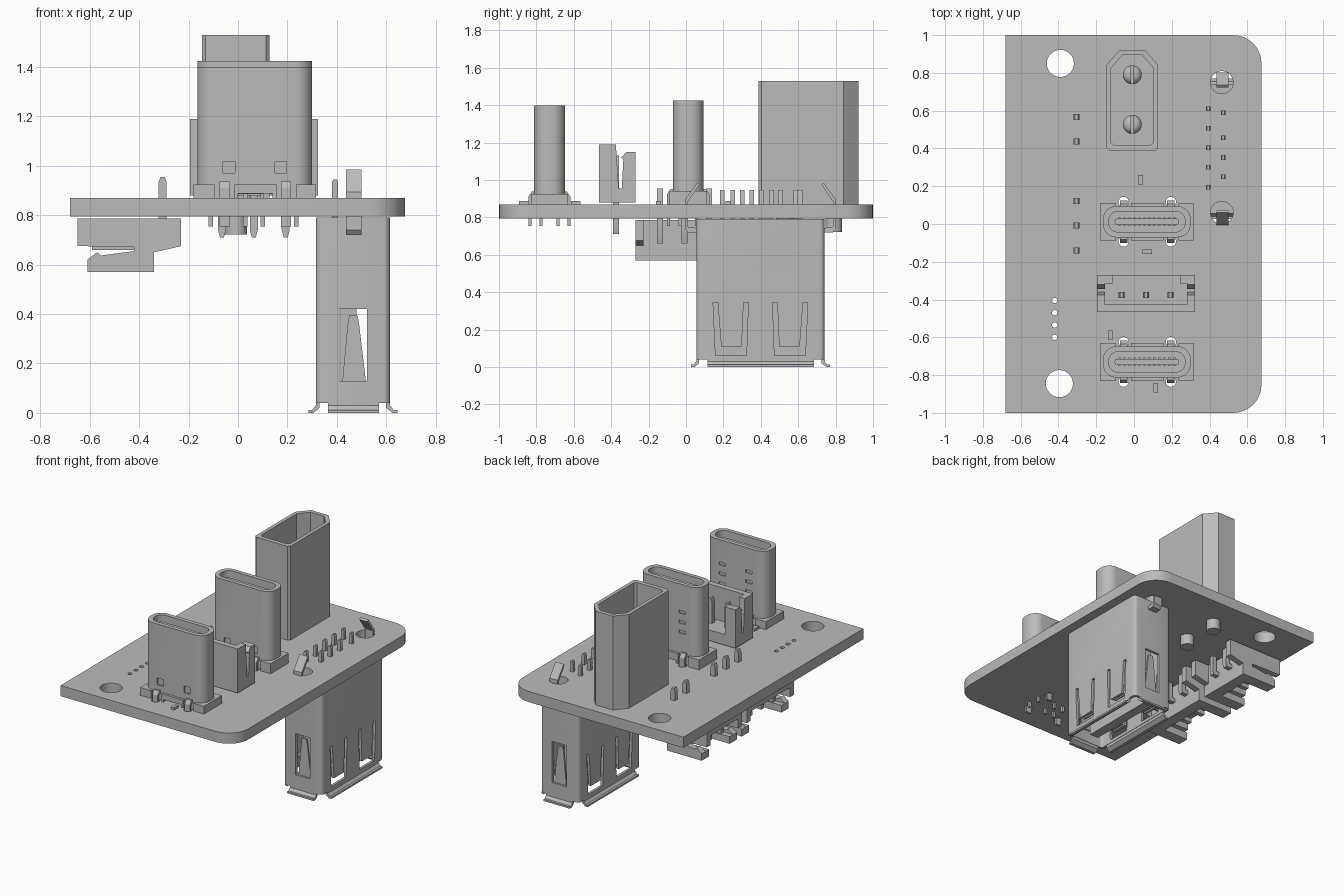
import bpy
import bmesh
from math import cos, sin, pi

cube = bpy.data.objects.get("Cube")
if cube:
    bpy.data.objects.remove(cube, do_unlink=True)

grey = bpy.data.materials.new("plain grey")
grey.use_nodes = True
GREY = (0.5, 0.5, 0.5, 1)
grey.diffuse_color = GREY
grey.node_tree.nodes["Principled BSDF"].inputs["Base Color"].default_value = GREY
parts = []


def prism(name, pts, lo, hi, axis="z"):
    """Extrude a 2D outline along an axis."""
    place = {"x": lambda a, b, c: (c, a, b),
             "y": lambda a, b, c: (a, c, b),
             "z": lambda a, b, c: (a, b, c)}[axis]
    bm = bmesh.new()
    ends = [[bm.verts.new(place(a, b, c)) for a, b in pts] for c in (lo, hi)]
    bm.faces.new(ends[0])
    bm.faces.new(ends[1])
    n = len(pts)
    for i in range(n):
        j = (i + 1) % n
        bm.faces.new((ends[0][i], ends[0][j], ends[1][j], ends[1][i]))
    bmesh.ops.recalc_face_normals(bm, faces=bm.faces)
    mesh = bpy.data.meshes.new(name)
    bm.to_mesh(mesh)
    bm.free()
    mesh.materials.append(grey)
    obj = bpy.data.objects.new(name, mesh)
    bpy.context.collection.objects.link(obj)
    parts.append(obj)
    return obj


def rect(x0, x1, y0, y1):
    return [(x0, y0), (x1, y0), (x1, y1), (x0, y1)]


def box(name, x0, x1, y0, y1, z0, z1):
    return prism(name, rect(x0, x1, y0, y1), z0, z1)


def circle(x, y, r, n=24):
    return [(x + r * cos(2 * pi * i / n), y + r * sin(2 * pi * i / n)) for i in range(n)]


def rounded(cx, cy, w, d, r, n=8):
    pts = []
    for k, (sx, sy) in enumerate(((1, 1), (-1, 1), (-1, -1), (1, -1))):
        for i in range(n + 1):
            a = (k + i / n) * pi / 2
            pts.append((cx + sx * (w / 2 - r) + r * cos(a), cy + sy * (d / 2 - r) + r * sin(a)))
    return pts


def cut(obj, cutters):
    """Subtract the cutters, then remove them."""
    for c in cutters:
        mod = obj.modifiers.new("cut", "BOOLEAN")
        mod.operation, mod.solver, mod.object = "DIFFERENCE", "EXACT", c
        bpy.context.view_layer.objects.active = obj
        bpy.ops.object.modifier_apply(modifier=mod.name)
        parts.remove(c)
        bpy.data.objects.remove(c, do_unlink=True)


def pin(name, x, y, r, z0, z1, tip=0.03):
    """Square pin with tapered ends."""
    t = r * 0.5
    prism(name, [(x - t, z0), (x + t, z0), (x + r, z0 + tip), (x + r, z1 - tip),
                 (x + t, z1), (x - t, z1), (x - r, z1 - tip), (x - r, z0 + tip)],
          y - r, y + r, "y")


# Circuit board with rounded left corners and drilled holes
R = 0.15
outline = [(-0.68, 1), (-0.68, -1)]
for sy in (-1, 1):
    arc = [(0.525 + R * sin(i * pi / 16), sy * (0.85 + R * cos(i * pi / 16))) for i in range(9)]
    outline += arc if sy < 0 else arc[::-1]
board = prism("board", outline, 0.795, 0.87)
holes = [(-0.39, 0.85, 0.072), (-0.395, -0.845, 0.072), (0.465, 0.75, 0.06), (0.465, 0.06, 0.06)]
holes += [(-0.42, -0.405 - 0.065 * i, 0.014) for i in range(4)]
C_X, C_YS, LEG_XS = 0.068, (-0.73, 0.012), (-0.055, 0.195)
holes += [(x, cy + s * 0.105, 0.027) for cy in C_YS for x in LEG_XS for s in (-1, 1)]
cut(board, [prism("drill", circle(x, y, r), 0.7, 0.95) for x, y, r in holes])

# Small chip components
for x, y, w, d in ((0.035, 0.235, 0.026, 0.05), (0.07, -0.147, 0.05, 0.026),
                   (-0.125, -0.59, 0.024, 0.05), (0.115, -0.867, 0.024, 0.05)):
    box("chip", x - w / 2, x + w / 2, y - d / 2, y + d / 2, 0.87, 0.888)

# Two upright oval sockets
for name, cy, top, base_top in (("front_socket", C_YS[0], 1.397, 0.925),
                                ("middle_socket", C_YS[1], 1.425, 0.94)):
    shell = prism(name + "_shell", rounded(C_X, cy, 0.465, 0.165, 0.07), 0.885, top)
    cutters = [prism("cavity", rounded(C_X, cy, 0.405, 0.108, 0.05), 1.0, top + 0.1)]
    for x in (-0.036, 0.173):
        cutters.append(box("window", x - 0.024, x + 0.024, cy - 0.1, cy - 0.073, 0.97, 1.018))
        for k in range(3):
            z = 1.08 + 0.07 * k
            cutters.append(box("slot", x - 0.025, x + 0.025, cy + 0.075, cy + 0.1, z, z + 0.02))
    cut(shell, cutters)
    prism(name + "_tongue", rounded(C_X, cy, 0.34, 0.032, 0.012), 0.99, top - 0.03)
    for s in (-1, 1):
        for i in range(12):
            x = C_X - 0.145 + 0.0264 * i
            box(name + "_contact", x - 0.006, x + 0.006, cy + s * 0.019 - 0.003,
                cy + s * 0.019 + 0.003, 1.0, top - 0.06)
        # Bent mounting legs
        prof = [(0.075, base_top + 0.012), (0.095, base_top + 0.012), (0.113, base_top - 0.015),
                (0.113, 0.755), (0.097, 0.755), (0.097, base_top - 0.018), (0.075, base_top - 0.005)]
        for x in LEG_XS:
            prism(name + "_leg", [(cy + s * a, z) for a, z in prof], x - 0.02, x + 0.02, "x")
        for x in (-0.11, 0.03, 0.1, 0.235):
            box(name + "_pin", x - 0.009, x + 0.009, cy + s * 0.045 - 0.008,
                cy + s * 0.045 + 0.008, 0.755, 0.9)
    base = box(name + "_base", C_X - 0.248, C_X + 0.248, cy - 0.1, cy + 0.1, 0.87, base_top)
    cut(base, [box("notch", x - 0.04, x + 0.04, cy + s * 0.1 - 0.02, cy + s * 0.1 + 0.02, 0.8, 1)
               for x in LEG_XS for s in (-1, 1)]
        + [box("gap", -0.0, 0.14, cy - 0.2, cy + 0.2, 0.8, 0.888)])

# Tall two-pole power housing
PX = -0.009


def power_outline(w, y0, y1, cx, cy):
    return [(PX - w + 0.015, y0), (PX + w - 0.015, y0), (PX + w, y0 + 0.015), (PX + w, y1 - cy),
            (PX + w - cx, y1), (PX - w + cx, y1), (PX - w, y1 - cy), (PX - w, y0 + 0.015)]


housing = prism("power_housing", power_outline(0.137, 0.388, 0.922, 0.07, 0.08), 0.87, 1.53)
cut(housing, [prism("cavity", power_outline(0.112, 0.418, 0.895, 0.06, 0.07), 1.02, 1.7)])
for y in (0.527, 0.79):
    post = prism("power_pin", circle(PX, y, 0.05), 0.95, 1.36)
    bevel = post.modifiers.new("round tip", "BEVEL")
    bevel.width, bevel.segments, bevel.limit_method = 0.035, 4, "ANGLE"
    bpy.context.view_layer.objects.active = post
    bpy.ops.object.modifier_apply(modifier=bevel.name)
    cut(post, [box("slot", PX - 0.006, PX + 0.006, y - 0.1, y + 0.1, 1.18, 1.5)])
    prism("power_tail", circle(PX, y, 0.045), 0.722, 0.9)

# Upright three-pin header
HX0, HX1 = -0.195, 0.323
v_wall = [(-0.465, 0.88), (-0.465, 1.19), (-0.375, 1.19), (-0.36, 0.955), (-0.343, 0.955),
          (-0.335, 1.11), (-0.345, 1.12), (-0.32, 1.15), (-0.27, 1.15), (-0.27, 0.88)]
for x in (HX0, HX1 - 0.042):
    prism("header_end", v_wall, x, x + 0.042, "x")
box("header_back", HX0, HX1, -0.465, -0.425, 0.88, 1.19)
box("header_floor", HX0, HX1, -0.465, -0.27, 0.88, 0.955)
for x in (HX0 + 0.04, HX1 - 0.08):
    box("header_post", x, x + 0.04, -0.315, -0.27, 0.88, 1.15)
for x in (-0.065, 0.064, 0.193):
    pin("header_pin", x, -0.375, 0.016, 0.71, 1.13)

# Two sideways headers under the board
h_wall = [(-0.34, 0.57), (-0.61, 0.57), (-0.61, 0.62), (-0.57, 0.65), (-0.555, 0.637),
          (-0.42, 0.655), (-0.42, 0.672), (-0.65, 0.675), (-0.65, 0.787), (-0.23, 0.787),
          (-0.23, 0.675), (-0.34, 0.65)]
for ys in ((-0.14, -0.009, 0.122), (0.436, 0.567)):
    y0, y1 = ys[0] - 0.13, ys[-1] + 0.13
    for y in (y0, y1 - 0.042):
        prism("side_header_end", h_wall, y, y + 0.042, "y")
    for y in (y0 + 0.04, y1 - 0.08):
        box("side_header_post", -0.61, -0.34, y, y + 0.04, 0.57, 0.62)
    box("side_header_back", -0.65, -0.34, y0, y1, 0.742, 0.787)
    box("side_header_floor", -0.42, -0.34, y0, y1, 0.57, 0.787)
    for y in ys:
        pin("side_header_pin", -0.305, y, 0.016, 0.66, 0.955, 0.02)
        box("side_header_contact", -0.59, -0.295, y - 0.016, y + 0.016, 0.66, 0.69)

# Hanging rectangular socket
SX, SY, SW, SD = 0.465, 0.398, 0.3, 0.685
shell = prism("large_socket_shell", rounded(SX, SY, SW, SD, 0.025, 4), 0.04, 0.79)
u_slot = [(0.145, 0.345), (0.17, 0.345), (0.188, 0.11), (0.298, 0.11), (0.308, 0.345),
          (0.333, 0.345), (0.323, 0.062), (0.158, 0.062)]
cut(shell, [prism("cavity", rounded(SX, SY, SW - 0.036, SD - 0.036, 0.015, 4), -0.1, 0.75),
            box("window", 0.41, 0.522, -0.2, 1, 0.13, 0.42),
            prism("slot", u_slot, 0.2, 0.8, "x"),
            prism("slot", [(2 * SY - a, z) for a, z in u_slot], 0.2, 0.8, "x")])
box("large_socket_tongue", 0.415, 0.48, 0.13, 0.665, 0.06, 0.76)
spring = [(0.422, 0.125), (0.518, 0.125), (0.49, 0.36), (0.484, 0.395), (0.45, 0.395), (0.444, 0.36)]
lip = [(0, 0.055), (0, 0.03), (0.015, 0.012), (0.03, 0.012), (0.03, 0),
       (0.01, 0), (-0.015, 0.02), (-0.015, 0.055)]
tab = [(-0.016, 0.72), (0.05, 0.72), (0.066, 0.74), (0.066, 0.895), (0.0, 0.985),
       (-0.012, 0.975), (0.05, 0.885), (0.05, 0.75), (-0.016, 0.74)]
for s in (-1, 1):
    wall = SY + s * SD / 2
    prism("side_spring", spring, wall - s * 0.014, wall - s * 0.026, "y")
    prism("lip_short", [(wall + s * o, z) for o, z in lip], 0.365, 0.57, "x")
    prism("lip_long", [(SX + s * (SW / 2 + o), z) for o, z in lip], 0.115, 0.685, "y")
    prism("mounting_tab", [(wall + s * (o - 0.005), z) for o, z in tab], 0.437, 0.5, "x")
    # Inward contact springs on the wide faces
    for y in (0.243, 2 * SY - 0.243):
        face = SX + s * (SW / 2 - 0.004)
        prism("wide_spring", [(face, 0.21), (face - s * 0.045, 0.16), (face - s * 0.025, 0.11),
                              (face - s * 0.035, 0.11), (face - s * 0.057, 0.16),
                              (face - s * 0.014, 0.21)], y - 0.055, y + 0.055, "y")
for x, ys in ((0.393, (0.195, 0.3, 0.403, 0.507, 0.61)), (0.472, (0.25, 0.352, 0.457, 0.588))):
    for y in ys:
        pin("large_socket_pin", x, y, 0.012, 0.75, 0.945, 0.012)

# Smooth curved faces while keeping edges sharp
bpy.ops.object.select_all(action="DESELECT")
for obj in parts:
    obj.select_set(True)
bpy.context.view_layer.objects.active = board
bpy.ops.object.shade_smooth_by_angle(angle=pi / 6)
